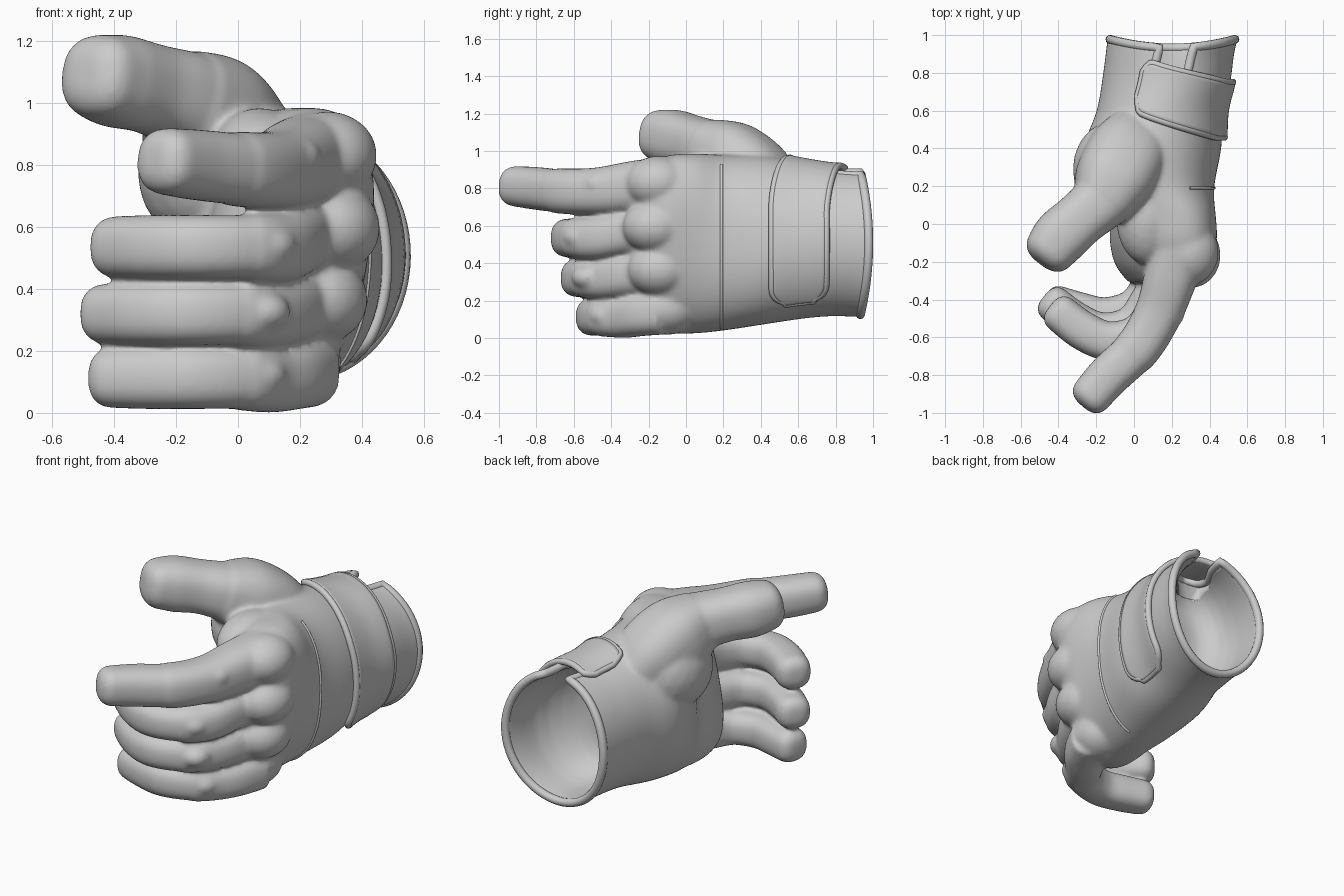
import bpy, bmesh, math
from mathutils import Vector

if "Cube" in bpy.data.objects:
    bpy.data.objects.remove(bpy.data.objects["Cube"])


def catmull(pts, n):
    """Smoothly resample a list of equal-length tuples."""
    out, p = [], [pts[0]] + list(pts) + [pts[-1]]
    for i in range(1, len(p) - 2):
        for k in range(n):
            t = k / n
            out.append([0.5 * (2 * b + (c - a) * t + (2 * a - 5 * b + 4 * c - d) * t * t
                               + (3 * b - a - 3 * c + d) * t ** 3)
                        for a, b, c, d in zip(p[i - 1], p[i], p[i + 1], p[i + 2])])
    return out + [list(pts[-1])]


def sup(a, e):
    c, s = math.cos(a), math.sin(a)
    return math.copysign(abs(c) ** (2 / e), c), math.copysign(abs(s) ** (2 / e), s)


def loft(bm, rings):
    vs = [[bm.verts.new(p) for p in r] for r in rings]
    n = len(vs[0])
    for a, b in zip(vs, vs[1:]):
        for i in range(n):
            bm.faces.new((a[i], a[(i + 1) % n], b[(i + 1) % n], b[i]))
    bm.faces.new(vs[0])
    bm.faces.new(vs[-1])


def tube(bm, pts, band=0.0, e=2.5):
    """Finger-like tube with a blunt rounded tip; band = raised part near the root."""
    s = catmull(pts, 10)
    for i, q in enumerate(s):
        if i / len(s) < band:
            q[3] *= 1.05
    d = (Vector(s[-1][:3]) - Vector(s[-3][:3])).normalized()
    end, r = Vector(s[-1][:3]), s[-1][3]
    for adv, k in ((.22, .95), (.42, .82), (.56, .6), (.62, .35)):
        s.append([*(end + d * r * adv), r * k])
    rings = []
    for i, q in enumerate(s):
        t = (Vector(s[min(i + 1, len(s) - 1)][:3]) - Vector(s[max(i - 1, 0)][:3])).normalized()
        side = t.cross(Vector((0, 0, 1))).normalized()
        up = side.cross(t)
        ring = []
        for k in range(28):
            c, z = sup(math.tau * k / 28, e)
            ring.append(Vector(q[:3]) + side * c * q[3] + up * z * q[3])
        rings.append(ring)
    loft(bm, rings)


def ball(bm, loc, r, scale=(1, 1, 1)):
    g = bmesh.ops.create_icosphere(bm, subdivisions=3, radius=r)
    for v in g['verts']:
        v.co = Vector(loc) + Vector(a * b for a, b in zip(v.co, scale))


def finish(name, bm):
    bmesh.ops.recalc_face_normals(bm, faces=bm.faces)
    me = bpy.data.meshes.new(name)
    bm.to_mesh(me)
    bm.free()
    me.polygons.foreach_set('use_smooth', [True] * len(me.polygons))
    ob = bpy.data.objects.new(name, me)
    bpy.context.collection.objects.link(ob)
    return ob


def pipe(name, pts, r, cyclic):
    cu = bpy.data.curves.new(name, 'CURVE')
    cu.dimensions, cu.bevel_depth, cu.bevel_resolution = '3D', r, 3
    cu.use_fill_caps = True
    sp = cu.splines.new('POLY')
    sp.points.add(len(pts) - 1)
    for p, q in zip(sp.points, pts):
        p.co = (*q, 1)
    sp.use_cyclic_u, sp.use_smooth = cyclic, True
    ob = bpy.data.objects.new(name, cu)
    bpy.context.collection.objects.link(ob)


# hand sections from knuckles to wrist: y, cx, cz, rx, rz, shear, squareness
SEC = catmull([(-.31, .12, .48, .12, .36, .20, 2.5), (-.22, .145, .485, .215, .43, .20, 2.5),
               (-.10, .155, .50, .26, .475, .18, 2.4), (.05, .15, .505, .27, .48, .13, 2.4),
               (.20, .11, .51, .315, .47, .02, 2.3), (.40, .10, .525, .36, .455, -.06, 2.2),
               (.60, .138, .52, .335, .42, -.03, 2.0), (.75, .17, .515, .34, .40, 0, 2.0),
               (.90, .19, .51, .34, .395, 0, 2.0), (.985, .205, .508, .345, .398, 0, 2.0)], 4)


def surf(y, a, off=0.0):
    """Point on the hand/cuff surface at depth y and angle a (0 = back of hand)."""
    i = 0
    while i < len(SEC) - 2 and SEC[i + 1][0] < y:
        i += 1
    p, q = SEC[i], SEC[i + 1]
    t = (y - p[0]) / (q[0] - p[0])
    _, cx, cz, rx, rz, sh, e = [u + (v - u) * t for u, v in zip(p, q)]
    c, s = sup(a, e)
    z = (rz + off) * s
    sag = .045 * math.sin(a) ** 2 * min(1, max(0, (y - .72) / .25))
    return Vector((cx + (rx + off) * c + sh * z, y - sag, cz + z))


def section(y, off=0.0):
    return [surf(y, math.tau * k / 64, off) for k in range(64)]


# glove body: palm with hollow cuff
bm = bmesh.new()
loft(bm, [section(s[0]) for s in SEC] +
     [section(y, o) for y, o in ((.985, -.032), (.9, -.035), (.78, -.042), (.70, -.06), (.64, -.09),
                                 (.59, -.14), (.56, -.2), (.55, -.26))])

# fingers
tube(bm, [(.25, -.10, .82, .145), (.195, -.28, .805, .135), (.13, -.47, .785, .121),
          (.025, -.65, .785, .116), (-.13, -.80, .80, .114), (-.23, -.912, .812, .108)], .64)
for dx, dy, cy, z0, z, r in ((0, 0, 0, .60, .535, .104), (-.035, .05, 0, .36, .32, .101),
                             (-.02, .14, -.09, .14, .113, .101)):
    tube(bm, [(.23 + dx / 2, -.12, z0, r * 1.15), (.18 + dx / 2, -.31 + dy / 2, (z0 + z) / 2, r * 1.1),
              (.12 + dx, -.47 + dy, z, r * 1.06), (.03 + dx, -.58 + dy, z, r),
              (-.13 + dx, -.62 + dy + cy * .1, z, r), (-.27 + dx, -.565 + dy + cy * .4, z, r),
              (-.395 + dx, -.47 + dy + cy, z, r * .96)], .5)

# thumb with its fleshy base and web
tube(bm, [(.05, .52, .72, .14), (-.03, .38, .84, .20), (-.105, .24, .95, .20), (-.18, .12, 1.01, .16),
          (-.28, .03, 1.045, .145), (-.385, -.065, 1.07, .15), (-.445, -.14, 1.085, .137)], .5)
ball(bm, (-.10, .29, .78), .225, (1, 1.15, 1.1))
ball(bm, (.07, .03, .82), .165, (1, 1.5, 1))

# knuckles and finger joint pads
for x, y, z in ((.29, -.15, .83), (.30, -.165, .595), (.26, -.14, .365), (.175, -.10, .16)):
    ball(bm, (x, y, z), .16, (1, 1.1, .9))
for x, y, z in ((.18, -.47, .825), (.1, -.57, .54), (.08, -.525, .325), (.07, -.43, .12)):
    ball(bm, (x, y, z), .09, (1, 1, .75))

glove = finish('glove', bm)
m = glove.modifiers.new('Blend', 'REMESH')
m.mode, m.voxel_size, m.use_smooth_shade = 'VOXEL', .0105, True
m = glove.modifiers.new('Soften', 'SMOOTH')
m.factor, m.iterations = .5, 22

# wrist slit: outline in (angle, y), cut through the top of the cuff
R = math.radians
slit = [(102, .97), (104, .85), (111, .72), (107, .63), (98, .585), (89, .57), (80, .6), (74, .68), (71, .85), (70, .97)]
bm = bmesh.new()
flat = [surf(y, R(a)) for a, y in slit]
flat[0].y = flat[-1].y = 1.1
loft(bm, [[(p.x, p.y, z) for p in flat] for z in (.80, 1.2)])
cutter = finish('slit_cutter', bm)
cutter.hide_render = True
cutter.display_type = 'WIRE'
m = glove.modifiers.new('Slit', 'BOOLEAN')
m.object, m.operation, m.solver = cutter, 'DIFFERENCE', 'EXACT'

# piped hem around the cuff opening and the slit
rim = [(70 - i * 328 / 60, .977) for i in range(61)]
hem = rim + [(a - 360, y) for a, y in catmull(slit, 4)[1:-1]]
pipe('cuff_hem', [surf(y, R(a), -.014) for a, y in hem], .024, True)

# wrist strap with rounded end
bm = bmesh.new()
NU, NV = 56, 12
grid = []
for i in range(NU + 1):
    t = i / NU
    a = R(112 - 162 * t)
    yc = .605 + .145 * max(0, 1 - t / .55) ** 1.4
    w = .145
    for edge in ((t - .9) / .1, (.05 - t) / .05):
        if edge > 0:
            w *= max(.5, math.sqrt(max(0, 1 - edge ** 2)))
    grid.append([bm.verts.new(surf(yc + w * (2 * j / NV - 1), a, .012)) for j in range(NV + 1)])
for a, b in zip(grid, grid[1:]):
    for j in range(NV):
        bm.faces.new((a[j], b[j], b[j + 1], a[j + 1]))
edge_path = [g[0].co.copy() for g in grid] + [v.co.copy() for v in grid[-1][1:-1]] + \
            [g[-1].co.copy() for g in reversed(grid)] + [v.co.copy() for v in reversed(grid[0][1:-1])]
strap = finish('wrist_strap', bm)
m = strap.modifiers.new('Thickness', 'SOLIDIFY')
m.thickness, m.offset = .034, 0
pipe('strap_edge', edge_path, .019, True)

# stitched seam across the back of the hand
pipe('back_seam', [surf(.19, R(a), 0) for a in range(-75, 61, 5)], .008, False)
